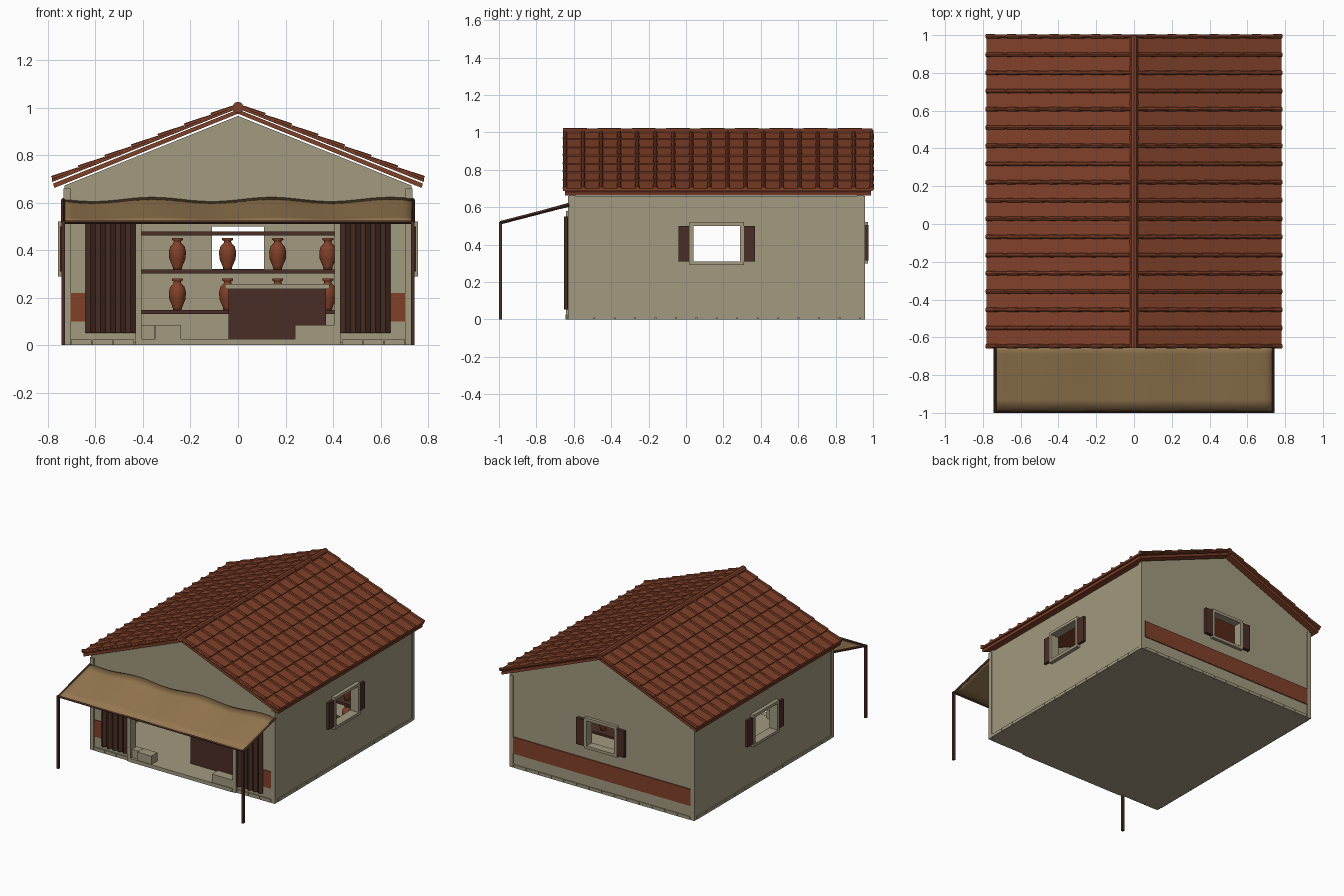
import bpy, bmesh, math
from mathutils import Vector

cube = bpy.data.objects.get("Cube")
if cube:
    bpy.data.objects.remove(cube, do_unlink=True)


def material(name, rgb):
    m = bpy.data.materials.new(name)
    m.use_nodes = True
    m.diffuse_color = (*rgb, 1)
    m.node_tree.nodes["Principled BSDF"].inputs["Base Color"].default_value = (*rgb, 1)
    return m


PLASTER = material("beige plaster", (.36, .32, .215))
CLAY = material("red clay", (.22, .052, .022))
WOOD = material("dark wood", (.07, .027, .019))
CLOTH = material("tan cloth", (.30, .185, .08))


def finish(name, mat, bm, smooth=False):
    bmesh.ops.recalc_face_normals(bm, faces=bm.faces)
    mesh = bpy.data.meshes.new(name)
    bm.to_mesh(mesh)
    bm.free()
    mesh.materials.append(mat)
    for f in mesh.polygons:
        f.use_smooth = smooth
    obj = bpy.data.objects.new(name, mesh)
    bpy.context.collection.objects.link(obj)
    return obj


def add_box(bm, x, y, z):
    verts = bmesh.ops.create_cube(bm, size=1)["verts"]
    for v in verts:
        v.co = [lo + (hi - lo) * (c + .5) for c, (lo, hi) in zip(v.co, (x, y, z))]


def box(name, mat, x, y, z):
    bm = bmesh.new()
    add_box(bm, x, y, z)
    return finish(name, mat, bm)


def mirrored(s, lo, hi):
    return sorted((s * lo, s * hi))


def add_rod(bm, a, b, r_start, r_end, sides=8):
    a, b = Vector(a), Vector(b)
    verts = bmesh.ops.create_cone(bm, cap_ends=True, segments=sides, radius1=r_start,
                                  radius2=r_end, depth=(b - a).length)["verts"]
    turn = (b - a).to_track_quat('Z', 'Y')
    for v in verts:
        v.co = turn @ v.co + (a + b) / 2


def add_prism(bm, points, y0, y1):
    # x-z outline pushed along y
    front = [bm.verts.new((x, y0, z)) for x, z in points]
    back = [bm.verts.new((x, y1, z)) for x, z in points]
    bm.faces.new(front)
    bm.faces.new(back[::-1])
    for i in range(len(points)):
        j = (i + 1) % len(points)
        bm.faces.new((front[i], back[i], back[j], front[j]))


def ring(name, mat, axis, outer, inner, depth):
    # rectangular panel with a rectangular hole, upright across the given axis
    bm = bmesh.new()
    loops = []
    for (u0, u1, z0, z1), d in ((outer, depth[0]), (outer, depth[1]),
                                (inner, depth[1]), (inner, depth[0])):
        corners = ((u0, z0), (u1, z0), (u1, z1), (u0, z1))
        loops.append([bm.verts.new((d, u, z) if axis == "x" else (u, d, z)) for u, z in corners])
    for k in range(4):
        a, b = loops[k], loops[(k + 1) % 4]
        for i in range(4):
            j = (i + 1) % 4
            bm.faces.new((a[i], a[j], b[j], b[i]))
    return finish(name, mat, bm)


# Walls, floor and gables
FRONT, BACK, SIDE, EAVE = -.625, .95, .73, .66
side_hole = (.04, .29, .31, .5)
back_hole = (-.11, .11, .32, .5)
box("floor", PLASTER, (-.72, .72), (-.615, .94), (0, .025))
box("threshold", PLASTER, (-.405, .405), (-.645, -.6), (0, .026))
ring("front_wall", PLASTER, "y", (-.7, .7, .01, EAVE), (-.42, .42, .025, .56), (FRONT, -.585))
ring("back_wall", PLASTER, "y", (-.7, .7, .01, EAVE), back_hole, (.91, BACK))
for name, y0 in (("front_gable", FRONT), ("back_gable", .915)):
    bm = bmesh.new()
    add_prism(bm, [(-SIDE, EAVE), (SIDE, EAVE), (SIDE, .672), (0, .965), (-SIDE, .672)], y0, y0 + .035)
    finish(name, PLASTER, bm)

# Windows: frame and a pair of open shutters
back_frame = (-.13, .13, .3, .52)
ring("back_window_frame", PLASTER, "y", back_frame, back_hole, (.93, .972))
for s in (-1, 1):
    box("back_shutter", WOOD, mirrored(s, .13, .19), (.952, .975), (.315, .505))

for s, label in ((1, "left"), (-1, "right")):
    ring(label + "_wall", PLASTER, "x", (FRONT, BACK, .01, EAVE), side_hole, mirrored(s, .69, SIDE))
    ring(label + "_window_frame", PLASTER, "x", (.02, .31, .29, .52), side_hole, mirrored(s, .71, .757))
    for y in ((-.04, .02), (.31, .37)):
        box(label + "_shutter", WOOD, mirrored(s, .732, .75), y, (.31, .5))
    for y in ((-.632, -.6), (.93, .956)):
        box(label + "_corner_post", PLASTER, mirrored(s, .705, .735), y, (0, EAVE))
    box(label + "_door_jamb", PLASTER, mirrored(s, .405, .432), (-.642, -.58), (0, .58))
    box(label + "_front_band", CLAY, mirrored(s, .432, .705), (-.631, FRONT), (.1, .22))

    # Pleated folding door
    bm = bmesh.new()
    folds = 10
    x_at = [.432 + .21 * i / folds for i in range(folds + 1)]
    outline = [(x, -.652 if i % 2 else -.634) for i, x in enumerate(x_at)]
    rows = [[bm.verts.new((s * x, y, z)) for x, y in outline] for z in (.052, .55)]
    for i in range(folds):
        bm.faces.new((rows[0][i], rows[0][i + 1], rows[1][i + 1], rows[1][i]))
    door = finish(label + "_folding_door", WOOD, bm)
    door.modifiers.new("thickness", 'SOLIDIFY').thickness = .006

box("back_band", CLAY, (-.705, .705), (BACK, .957), (.1, .22))

# Plinth stones around the base
bm = bmesh.new()
stones = 14
step = 1.53 / stones
for s in (-1, 1):
    for i in range(stones):
        y = -.6 + i * step
        add_box(bm, mirrored(s, .71, .737), (y + .002, y + step - .002), (0, .022))
    for i in range(3):
        x = .435 + i * .09
        add_box(bm, mirrored(s, x + .002, x + .088), (-.634, -.61), (0, .024))
for i in range(stones):
    x = -.7 + i * .1
    add_box(bm, (x + .002, x + .098), (.93, .957), (0, .022))
finish("plinth_stones", PLASTER, bm)

# Roof: boards below, overlapping tile courses, rows of cover tiles
ROOF_Y = (-.657, .997)
COURSES, RIBS = 7, 18


def slope(t, lift=0):
    return .782 * t, 1.003 - .31 * t + lift


for s, label in ((1, "left"), (-1, "right")):
    bm = bmesh.new()
    add_prism(bm, [(0, .974), (s * .773, .662), (s * .778, .68), (0, .992)], -.648, .988)
    finish(label + "_roof_boards", CLAY, bm)
    tiles, covers = bmesh.new(), bmesh.new()
    for c in range(COURSES):
        t0, t1 = c / COURSES, (c + 1) / COURSES
        (x0, z0), (x1, z1) = slope(t0), slope(t1)
        add_prism(tiles, [(s * x0, z0 - .006), (s * x1, z1 - .006),
                          (s * x1, z1 + .008), (s * x0, z0 + .002)], *ROOF_Y)
        for r in range(RIBS):
            y = -.647 + r * .0965
            add_rod(covers, (s * x0, y, z0 + .003), (s * x1, y, z1 + .007), .009, .0125)
    finish(label + "_roof_tiles", CLAY, tiles)
    finish(label + "_cover_tiles", CLAY, covers)

bm = bmesh.new()
ridge_parts = 9
length = (ROOF_Y[1] - ROOF_Y[0]) / ridge_parts
for i in range(ridge_parts):
    y = ROOF_Y[0] + i * length
    add_rod(bm, (0, y, 1), (0, y + length, 1), .024, .021, 10)
finish("ridge_tiles", CLAY, bm)

# Awning: rippled cloth on two poles
bm = bmesh.new()
cols, rows = 36, 6
grid = []
for j in range(rows + 1):
    t = j / rows
    ripple = .009 * (1 - .7 * t)
    grid.append([])
    for i in range(cols + 1):
        x = -.735 + 1.47 * i / cols
        z = .614 - .094 * t + ripple * math.cos((x + .36) * math.tau / .5)
        grid[j].append(bm.verts.new((x, -.628 - .364 * t, z)))
for j in range(rows):
    for i in range(cols):
        bm.faces.new((grid[j][i], grid[j + 1][i], grid[j + 1][i + 1], grid[j][i + 1]))
awning = finish("awning_cloth", CLOTH, bm, True)
awning.modifiers.new("thickness", 'SOLIDIFY').thickness = .004

bm = bmesh.new()
for s in (-1, 1):
    add_box(bm, mirrored(s, .727, .743), (-1, -.984), (0, .522))
    add_rod(bm, (s * .735, -.992, .517), (s * .735, -.625, .612), .009, .009, 4)
add_rod(bm, (-.735, -.992, .517), (.735, -.992, .517), .008, .008, 4)
finish("awning_frame", WOOD, bm)

# Counter and low stone benches by the entrance
box("counter_body", WOOD, (-.04, .37), (-.48, -.28), (.025, .236))
box("counter_top", PLASTER, (-.055, .385), (-.495, -.265), (.236, .258))
box("bench_left_end", PLASTER, (-.405, -.352), (-.625, -.57), (.025, .085))
box("bench_left", PLASTER, (-.35, -.24), (-.64, -.57), (.025, .085))
box("bench_right", PLASTER, (.24, .405), (-.64, -.57), (.025, .085))

# Shelves with rows of jars
for z in (.14, .31, .47):
    box("shelf", WOOD, (-.42, .69), (.34, .46), (z - .008, z + .008))

profile = [(0, 0), (.018, 0), (.02, .012), (.034, .045), (.036, .075), (.03, .098),
           (.016, .112), (.015, .12), (.024, .126), (.022, .133), (0, .128)]
for shelf in (.148, .318):
    for n in range(5):
        bm = bmesh.new()
        line = [bm.verts.new((r, 0, z)) for r, z in profile]
        edges = [bm.edges.new(pair) for pair in zip(line, line[1:])]
        bmesh.ops.spin(bm, geom=line + edges, cent=(0, 0, 0), axis=(0, 0, 1),
                       angle=math.tau, steps=12, use_merge=True)
        bmesh.ops.remove_doubles(bm, verts=bm.verts, dist=.0005)
        jar = finish("jar", CLAY, bm, True)
        jar.location = (-.255 + n * .211, .4, shelf)
